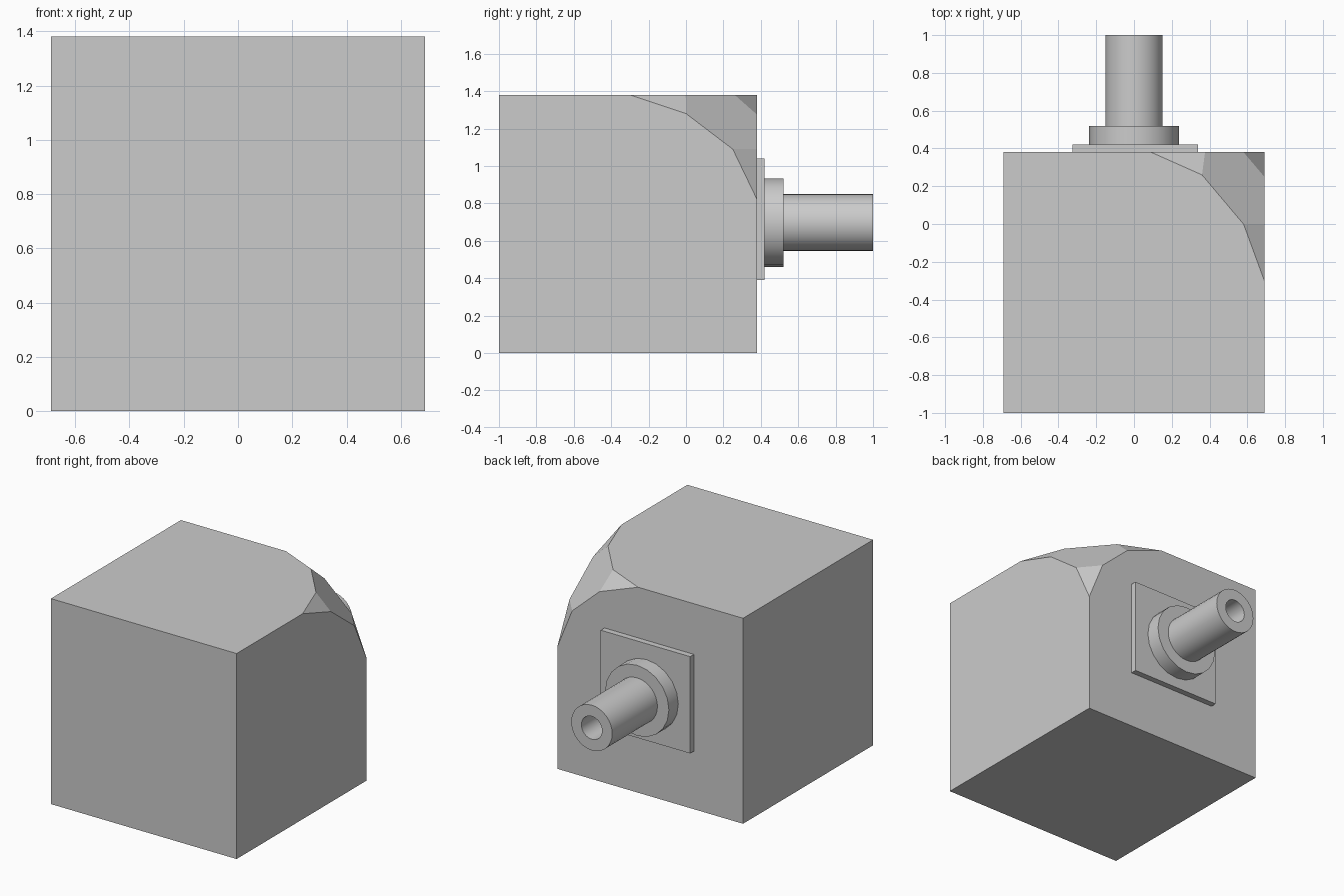
import bpy, bmesh, math
from mathutils import Vector, Matrix

cube = bpy.data.objects.get("Cube")
if cube:
    bpy.data.objects.remove(cube, do_unlink=True)

grey = bpy.data.materials.new("plain grey")
grey.use_nodes = True
color = (0.6, 0.6, 0.6, 1)
grey.diffuse_color = color
grey.node_tree.nodes["Principled BSDF"].inputs["Base Color"].default_value = color


def make_object(name, bm, smooth=False):
    bmesh.ops.recalc_face_normals(bm, faces=bm.faces[:])
    mesh = bpy.data.meshes.new(name)
    bm.to_mesh(mesh)
    bm.free()
    mesh.materials.append(grey)
    obj = bpy.data.objects.new(name, mesh)
    bpy.context.collection.objects.link(obj)
    if smooth:
        bpy.ops.object.select_all(action='DESELECT')
        obj.select_set(True)
        bpy.context.view_layer.objects.active = obj
        bpy.ops.object.shade_smooth_by_angle(angle=math.radians(30))
    return obj


def box(center, size):
    bm = bmesh.new()
    matrix = Matrix.Translation(center) @ Matrix.Diagonal((*size, 1))
    bmesh.ops.create_cube(bm, size=1, matrix=matrix)
    return bm


def lathe(profile, center, sides):
    """Spin a closed (radius, y) profile round the y axis."""
    bm = bmesh.new()
    rings = []
    for i in range(sides):
        a = math.tau * i / sides
        rings.append([bm.verts.new((center[0] + r * math.cos(a), y,
                                    center[1] + r * math.sin(a))) for r, y in profile])
    n = len(profile)
    for i in range(sides):
        a, b = rings[i], rings[(i + 1) % sides]
        for j in range(n):
            k = (j + 1) % n
            bm.faces.new((a[j], a[k], b[k], b[j]))
    return bm


# Block with one corner faceted by flat cuts
body = box((0, -0.31, 0.69), (1.38, 1.38, 1.38))
cuts = [
    ((0.69, 0, 1.28), (0.36, 0.26, 1.38), (0.58, 0.38, 1.09)),
    ((0.69, -0.30, 1.38), (0.69, 0, 1.28), (0.58, 0, 1.38)),
    ((0.69, 0.25, 1.09), (0.69, 0.38, 0.82), (0.58, 0.38, 1.09)),
    ((0.36, 0.26, 1.38), (0.09, 0.38, 1.38), (0.36, 0.38, 1.28)),
]
middle = Vector((0, -0.31, 0.69))
for points in cuts:
    p, q, r = map(Vector, points)
    normal = (q - p).cross(r - p).normalized()
    if normal.dot(p - middle) < 0:
        normal.negate()
    geom = body.verts[:] + body.edges[:] + body.faces[:]
    cut = bmesh.ops.bisect_plane(body, geom=geom, dist=0.0001, plane_co=p,
                                 plane_no=normal, clear_outer=True)
    rim = [e for e in cut["geom_cut"] if isinstance(e, bmesh.types.BMEdge)]
    bmesh.ops.holes_fill(body, edges=rim, sides=0)
make_object("body_block", body)

# Mounting plate, collar and hollow pipe on the back
make_object("mounting_plate", box((0.007, 0.40, 0.715), (0.665, 0.04, 0.65)))
axis = (0, 0.697)
make_object("collar", lathe([(0.1, 0.41), (0.237, 0.41), (0.237, 0.52), (0.1, 0.52)],
                            axis, 20), smooth=True)
make_object("pipe", lathe([(0.077, 0.39), (0.152, 0.39), (0.152, 1), (0.077, 1)],
                          axis, 32), smooth=True)
